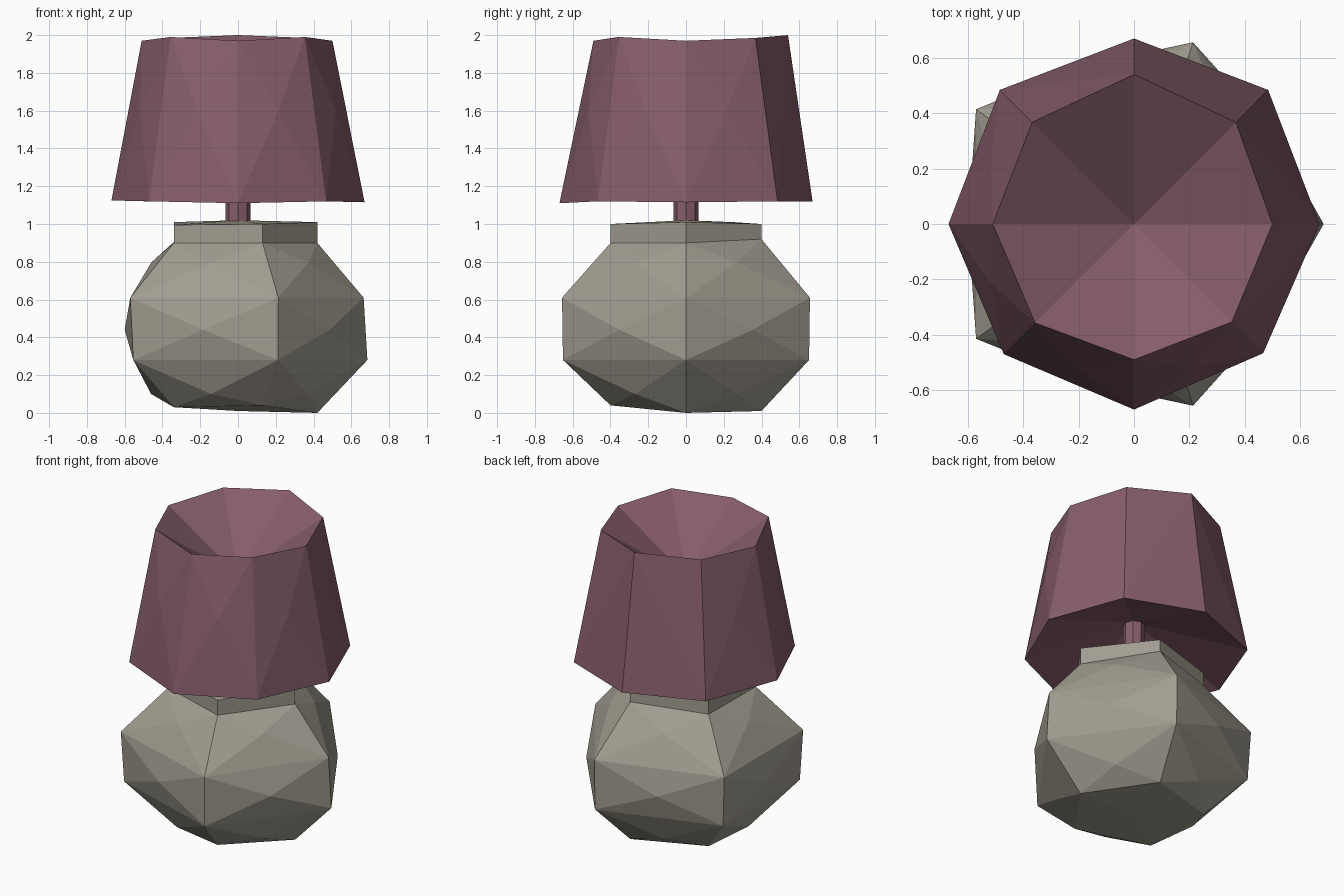
import bpy, bmesh
from math import cos, sin, tau

if "Cube" in bpy.data.objects:
    bpy.data.objects.remove(bpy.data.objects["Cube"])


def material(name, rgb):
    mat = bpy.data.materials.new(name)
    mat.diffuse_color = (*rgb, 1)
    mat.use_nodes = True
    mat.node_tree.nodes["Principled BSDF"].inputs["Base Color"].default_value = mat.diffuse_color
    return mat


def ring(bm, n, radii, heights):
    """Ring of n verts; radius and height are a number or one value per corner."""
    rs = radii if isinstance(radii, list) else [radii] * n
    zs = heights if isinstance(heights, list) else [heights] * n
    return [bm.verts.new((r * cos(tau * i / n), r * sin(tau * i / n), z))
            for i, (r, z) in enumerate(zip(rs, zs))]


def faceted(name, n, rings, bulges, bottom_z, top_z, mat):
    """Loft rings; each band is split to a raised centre (radius, z) where given.
    Both ends close as a fan to a centre point."""
    bm = bmesh.new()
    loops = [ring(bm, n, r, z) for r, z in rings]
    low = bm.verts.new((0, 0, bottom_z))
    high = bm.verts.new((0, 0, top_z))
    for k, bulge in enumerate(bulges):
        for i in range(n):
            j = (i + 1) % n
            quad = [loops[k][i], loops[k][j], loops[k + 1][j], loops[k + 1][i]]
            if bulge is None:
                bm.faces.new(quad)
                continue
            a = tau * (i + 0.5) / n
            mid = bm.verts.new((bulge[0] * cos(a), bulge[0] * sin(a), bulge[1]))
            for p in range(4):
                bm.faces.new((quad[p], quad[(p + 1) % 4], mid))
    for i in range(n):
        j = (i + 1) % n
        bm.faces.new((loops[0][j], loops[0][i], low))
        bm.faces.new((loops[-1][i], loops[-1][j], high))
    mesh = bpy.data.meshes.new(name)
    bm.to_mesh(mesh)
    bm.free()
    mesh.materials.append(mat)
    obj = bpy.data.objects.new(name, mesh)
    bpy.context.collection.objects.link(obj)
    return obj


stone = material("stone", (0.36, 0.335, 0.28))
fabric = material("plum", (0.24, 0.11, 0.145))

# Five-sided chunky base with collar
faceted("lamp_base", 5,
        [(0.42, [0, 0.01, 0.03, 0.03, 0.04]),
         (0.685, 0.28),
         ([0.665, 0.69, 0.705, 0.705, 0.69], 0.61),
         (0.42, [0.9, 0.92, 0.905, 0.9, 0.9]),
         (0.42, [1.01, 1.0, 1.01, 0.995, 1.0])],
        [(0.46, 0.10), (0.60, 0.44), (0.46, 0.795), None],
        0.01, 1.02, stone)

# Stem between base and shade
faceted("stem", 8, [(0.067, 1.0), (0.067, 1.4)], [None], 1.0, 1.4, fabric)

# Eight-sided shade, hollowed to a cone at the top and underneath
faceted("lamp_shade", 8,
        [([0.67, 0.685, 0.67, 0.685, 0.67, 0.665, 0.67, 0.66],
          [1.115, 1.12, 1.12, 1.12, 1.125, 1.12, 1.11, 1.12]),
         ([0.5, 0.52, 0.54, 0.52, 0.51, 0.505, 0.49, 0.5],
          [1.97, 1.985, 2.0, 1.985, 1.97, 1.99, 1.97, 1.99])],
        [(0.56, 1.6)],
        1.34, 1.64, fabric)
